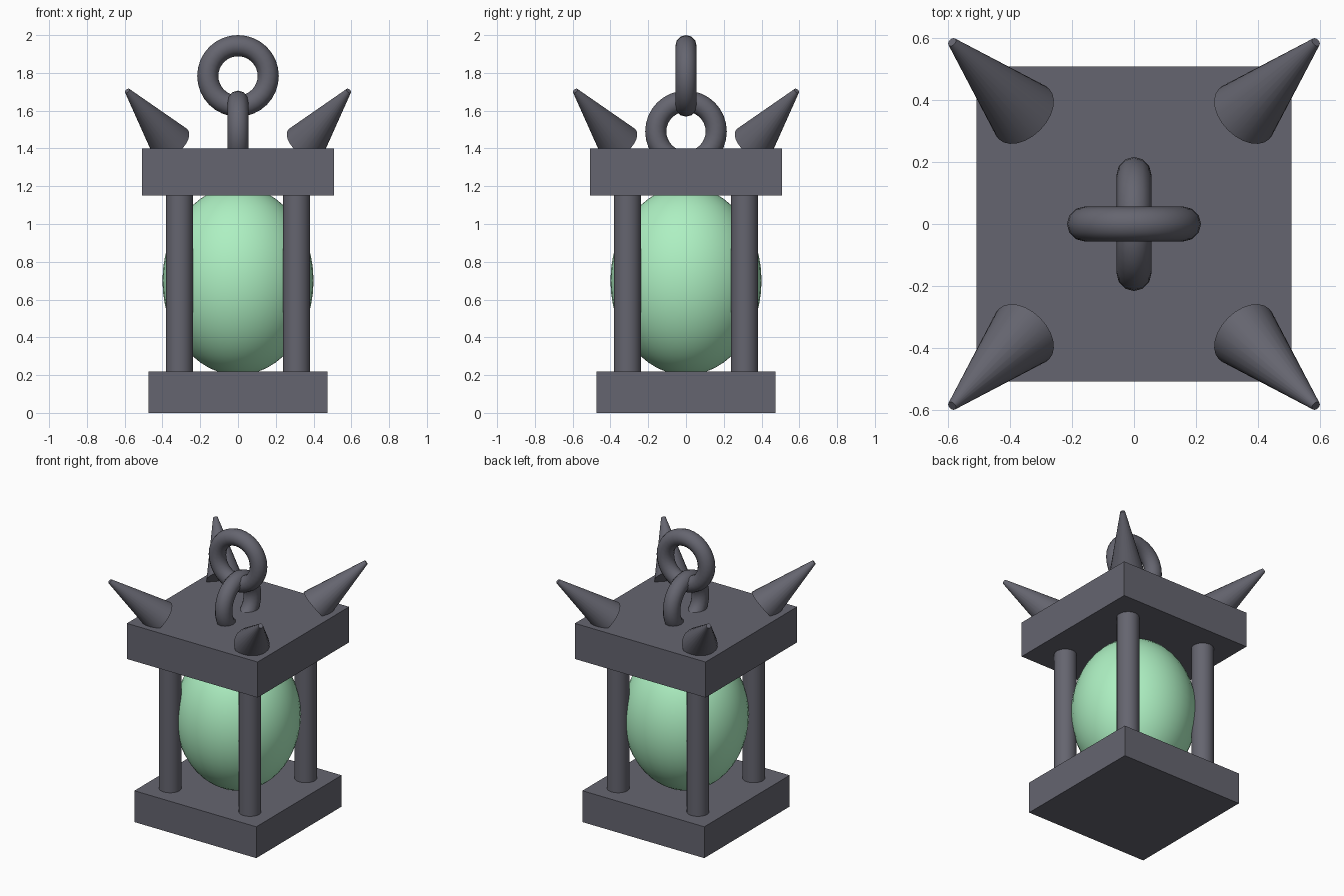
import bpy
import math
from mathutils import Vector

if "Cube" in bpy.data.objects:
    bpy.data.objects.remove(bpy.data.objects["Cube"])


def material(name, color):
    m = bpy.data.materials.new(name)
    m.diffuse_color = (*color, 1)
    m.use_nodes = True
    m.node_tree.nodes["Principled BSDF"].inputs["Base Color"].default_value = m.diffuse_color
    return m


IRON = material("dark_iron", (0.13, 0.13, 0.16))
GLOW = material("green_glass", (0.42, 0.87, 0.54))


def finish(name, mat=IRON, smooth=True):
    ob = bpy.context.object
    ob.name = name
    ob.data.materials.append(mat)
    if smooth:
        bpy.ops.object.shade_smooth_by_angle(angle=math.radians(40))
    return ob


def slab(name, half, z0, z1):
    bpy.ops.mesh.primitive_cube_add(size=1, location=(0, 0, (z0 + z1) / 2))
    bpy.context.object.scale = (2 * half, 2 * half, z1 - z0)
    bpy.ops.object.transform_apply(location=False, rotation=False, scale=True)
    finish(name, smooth=False)


def rod(name, a, b, r1, r2, sides):
    a, b = Vector(a), Vector(b)
    d = b - a
    bpy.ops.mesh.primitive_cone_add(vertices=sides, radius1=r1, radius2=r2,
                                    depth=d.length, location=(a + b) / 2,
                                    rotation=d.to_track_quat('Z', 'Y').to_euler())
    finish(name)


def ring(name, z, rotation):
    bpy.ops.mesh.primitive_torus_add(major_radius=0.16, minor_radius=0.056,
                                     major_segments=32, minor_segments=12,
                                     location=(0, 0, z), rotation=rotation)
    finish(name)


# Base and roof plates
slab("base_plate", 0.474, 0, 0.22)
slab("roof_plate", 0.508, 1.15, 1.40)

# Corner pillars and outward-leaning roof spikes
for sx, sy, corner in ((-1, -1, "front_left"), (1, -1, "front_right"),
                       (-1, 1, "back_left"), (1, 1, "back_right")):
    rod(f"pillar_{corner}", (0.31 * sx, 0.31 * sy, 0.20),
        (0.31 * sx, 0.31 * sy, 1.17), 0.072, 0.072, 24)
    rod(f"spike_{corner}", (0.355 * sx, 0.355 * sy, 1.427),
        (0.586 * sx, 0.586 * sy, 1.705), 0.115, 0.015, 24)

# Glowing core
bpy.ops.mesh.primitive_uv_sphere_add(segments=40, ring_count=24, radius=1,
                                     location=(0, 0, 0.70))
bpy.context.object.scale = (0.4, 0.4, 0.5)
bpy.ops.object.transform_apply(location=False, rotation=False, scale=True)
finish("glowing_core", GLOW)

# Interlocked hanging rings
ring("lower_ring", 1.49, (0, math.pi / 2, 0))
ring("upper_ring", 1.784, (math.pi / 2, 0, 0))
